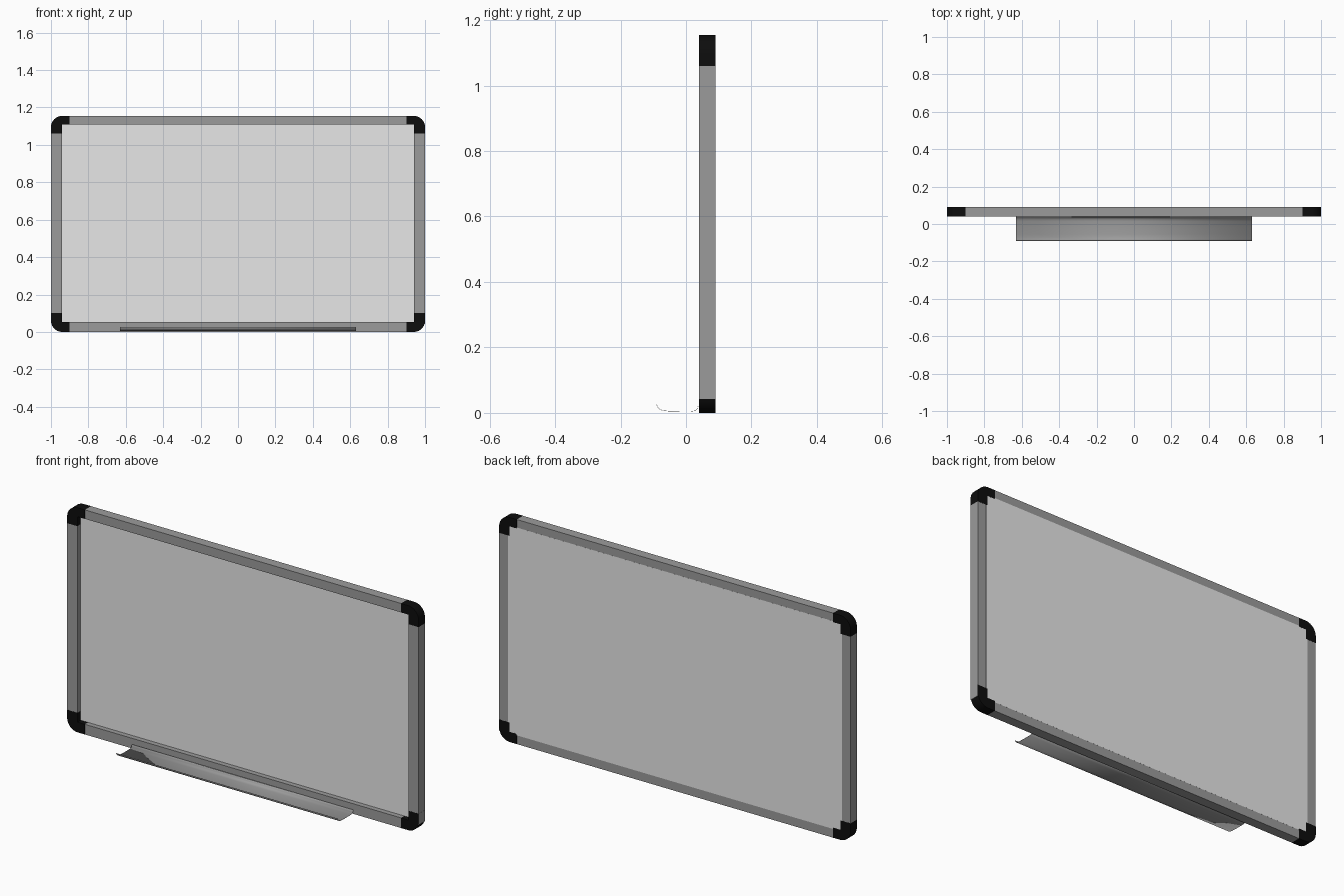
import bpy, bmesh, math

if "Cube" in bpy.data.objects:
    bpy.data.objects.remove(bpy.data.objects["Cube"])

def material(name, c):
    m = bpy.data.materials.new(name)
    m.diffuse_color = (c, c, c, 1)
    m.use_nodes = True
    m.node_tree.nodes["Principled BSDF"].inputs["Base Color"].default_value = m.diffuse_color
    return m

WHITE = material("board white", 0.8)
GREY = material("aluminium grey", 0.33)
BLACK = material("corner black", 0.004)

W, H = 1.0, 1.155          # half width, height
Y0, Y1 = 0.04, 0.09        # frame depth
SIDE, TOP, BOT = 0.058, 0.046, 0.052
CAP = 0.1                  # corner cap reach
R = 0.06                   # corner radius

def add(name, bm, mat):
    bmesh.ops.recalc_face_normals(bm, faces=bm.faces)
    me = bpy.data.meshes.new(name)
    bm.to_mesh(me)
    bm.free()
    me.materials.append(mat)
    ob = bpy.data.objects.new(name, me)
    bpy.context.collection.objects.link(ob)
    return ob

def prism(name, outline, y0, y1, mat):
    """Extrude an (x, z) outline along y."""
    bm = bmesh.new()
    f = bm.faces.new([bm.verts.new((x, y0, z)) for x, z in outline])
    ext = bmesh.ops.extrude_face_region(bm, geom=[f])["geom"]
    bmesh.ops.translate(bm, vec=(0, y1 - y0, 0),
                        verts=[v for v in ext if isinstance(v, bmesh.types.BMVert)])
    return add(name, bm, mat)

def slab(name, x0, x1, z0, z1, y0, y1, mat):
    return prism(name, [(x0, z0), (x1, z0), (x1, z1), (x0, z1)], y0, y1, mat)

def smooth(ob):
    bpy.ops.object.select_all(action='DESELECT')
    ob.select_set(True)
    bpy.context.view_layer.objects.active = ob
    bpy.ops.object.shade_smooth_by_angle(angle=math.radians(35))

# writing panel: recessed at the front, flush at the back
slab("writing_panel", -W + 0.05, W - 0.05, 0.045, H - 0.041, 0.066, Y1 + 0.0003, WHITE)

# frame rails between the corner caps
e = W - CAP
slab("top_rail", -e, e, H - TOP, H, Y0, Y1, GREY)
slab("bottom_rail", -e, e, 0, BOT, Y0, Y1, GREY)
for s, n in ((-1, "left"), (1, "right")):
    xs = sorted((s * W, s * (W - SIDE)))
    slab(n + "_rail", *xs, CAP, H - 0.095, Y0, Y1, GREY)

# rounded L-shaped corner caps
for sx, nx in ((-1, "left"), (1, "right")):
    for top, nz in ((False, "bottom"), (True, "top")):
        t = TOP if top else BOT
        reach = 0.095 if top else CAP
        pts = [(R - R * math.cos(a), R - R * math.sin(a))
               for a in (math.pi / 2 * i / 10 for i in range(11))]
        pts += [(CAP, 0), (CAP, t), (SIDE, t), (SIDE, reach), (0, reach)]
        out = [(sx * (W - x), H - z if top else z) for x, z in pts]
        smooth(prism(f"{nz}_{nx}_corner_cap", out, Y0 - 0.0005, Y1 + 0.0005, BLACK))

# grey rail skin showing on the outside of the lower right cap
slab("right_rail_end", W - 0.003, W + 0.0005, 0.042, CAP, Y0, Y1, GREY)

# pen tray: thin curved sheet with a front lip
profile = [(-0.09, 0.025), (-0.087, 0.017), (-0.081, 0.011), (-0.072, 0.007),
           (-0.055, 0.005), (-0.02, 0.004), (0.015, 0.004), (0.028, 0.006),
           (0.034, 0.011), (0.036, 0.018), (0.041, 0.02)]
bm = bmesh.new()
rows = [[bm.verts.new((x, y, z)) for y, z in profile] for x in (-0.63, 0.63)]
for i in range(len(profile) - 1):
    bm.faces.new((rows[0][i], rows[1][i], rows[1][i + 1], rows[0][i + 1]))
tray = add("pen_tray", bm, GREY)
mod = tray.modifiers.new("thickness", 'SOLIDIFY')
mod.thickness = 0.001
smooth(tray)
